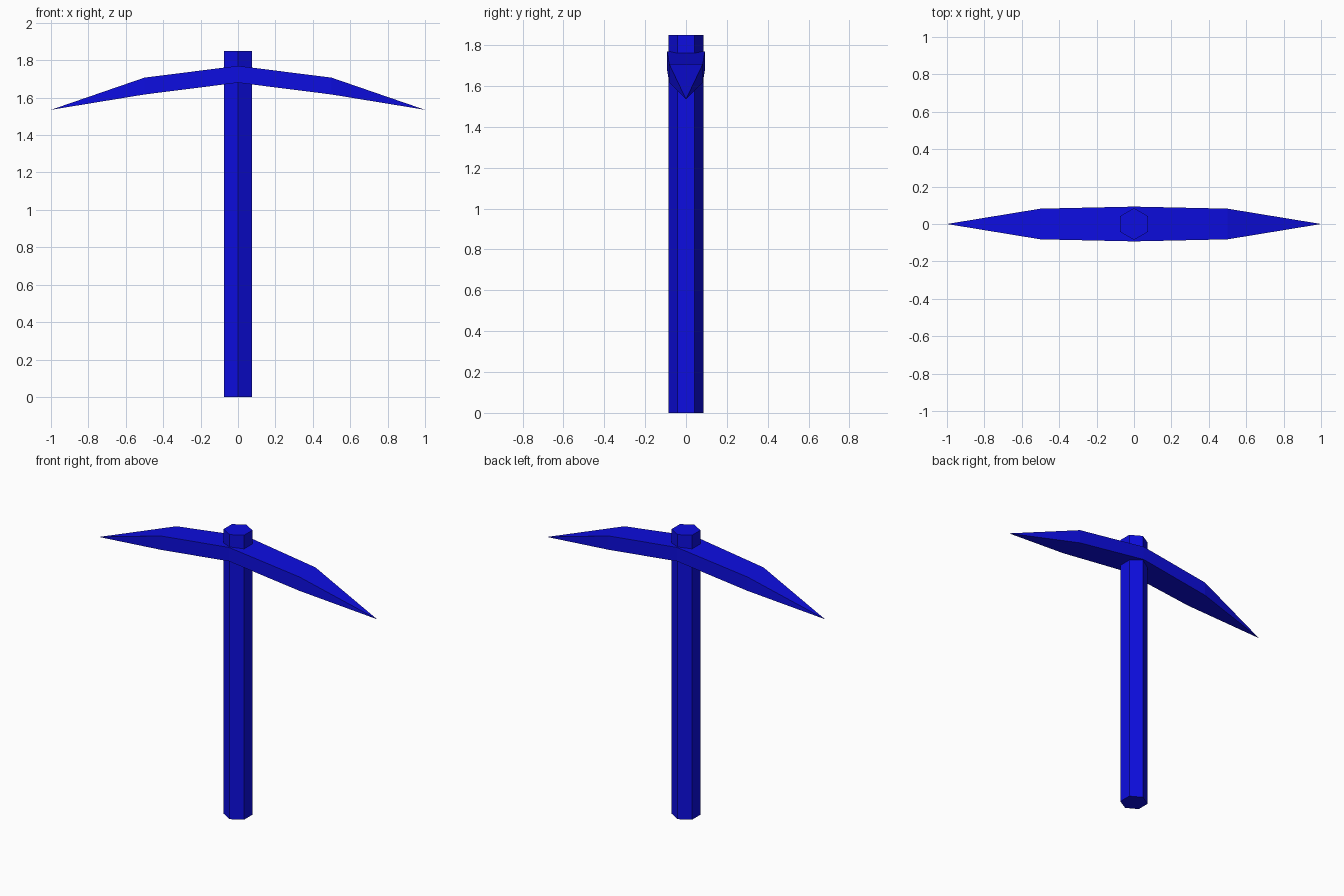
import bpy
import bmesh
import math

if "Cube" in bpy.data.objects:
    bpy.data.objects.remove(bpy.data.objects["Cube"], do_unlink=True)

blue = bpy.data.materials.new("deep_blue")
colour = (0.004, 0.004, 0.75, 1.0)
blue.diffuse_color = colour
blue.use_nodes = True
blue.node_tree.nodes["Principled BSDF"].inputs["Base Color"].default_value = colour


def loft(name, rings):
    """Join rings of equal length with flat faces and cap both ends."""
    bm = bmesh.new()
    loops = [[bm.verts.new(p) for p in ring] for ring in rings]
    n = len(loops[0])
    for a, b in zip(loops, loops[1:]):
        for i in range(n):
            j = (i + 1) % n
            bm.faces.new((a[i], a[j], b[j], b[i]))
    bm.faces.new(loops[0])
    bm.faces.new(loops[-1])
    # Collapse the pointed ends
    bmesh.ops.remove_doubles(bm, verts=bm.verts[:], dist=0.0005)
    bmesh.ops.recalc_face_normals(bm, faces=bm.faces[:])
    mesh = bpy.data.meshes.new(name)
    bm.to_mesh(mesh)
    bm.free()
    mesh.materials.append(blue)
    obj = bpy.data.objects.new(name, mesh)
    bpy.context.collection.objects.link(obj)
    return obj


# Hexagonal handle with corners facing front and back
def hexagon(z, radius=0.085):
    return [(radius * math.sin(k * math.pi / 3), radius * math.cos(k * math.pi / 3), z)
            for k in range(6)]


loft("handle", [hexagon(0), hexagon(1.85)])

# Curved head with a rectangular section tapering to a point at each end:
# distance from centre, half width, bottom, top
half = [(0, 0.093, 1.68, 1.77), (0.5, 0.082, 1.617, 1.707), (1.0, 0, 1.535, 1.535)]
stations = [(-x, w, b, t) for x, w, b, t in reversed(half[1:])] + half
loft("pick_head", [[(x, -w, b), (x, w, b), (x, w, t), (x, -w, t)]
                   for x, w, b, t in stations])
